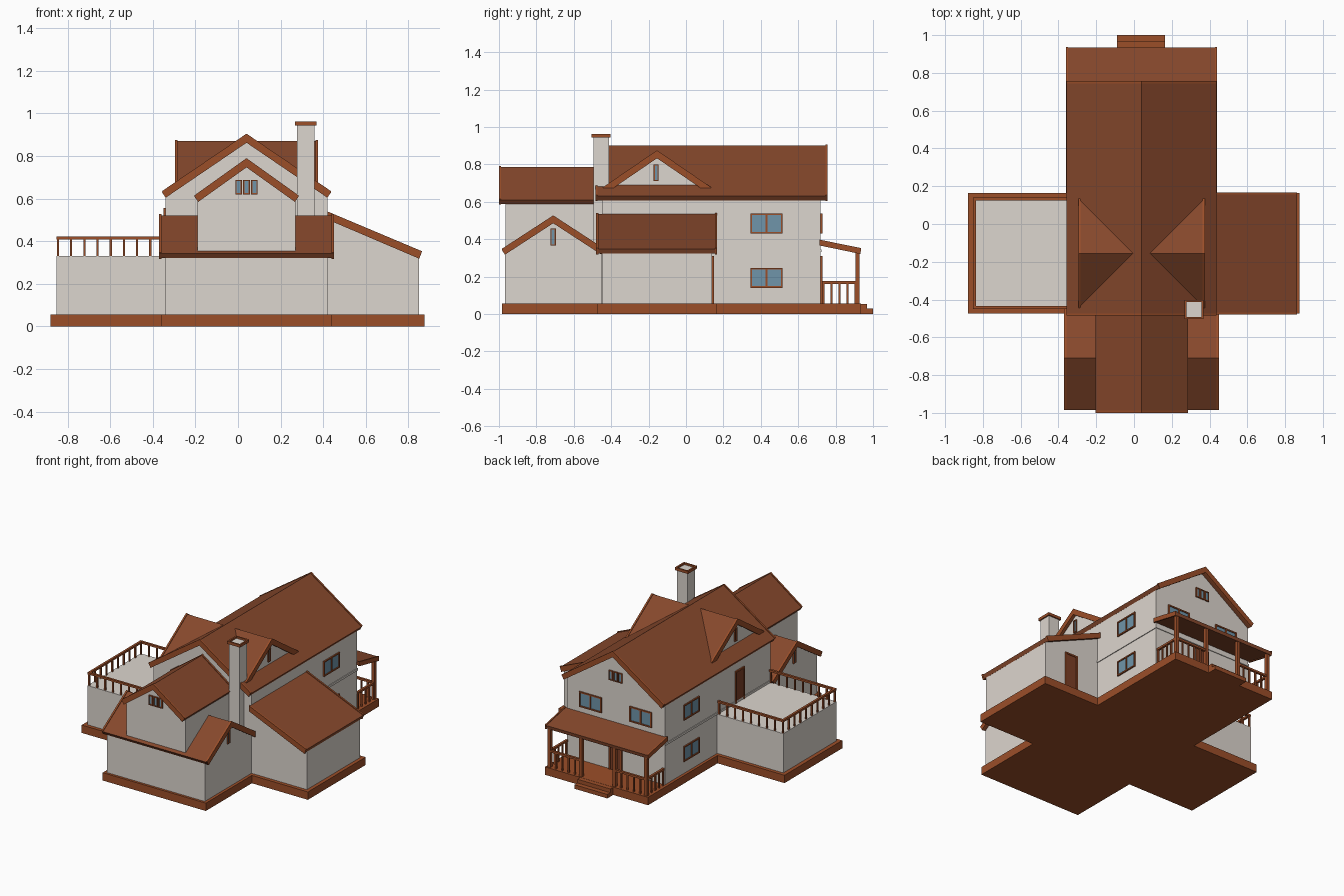
import bpy, bmesh
from math import hypot

if "Cube" in bpy.data.objects:
    bpy.data.objects.remove(bpy.data.objects["Cube"])

def material(name, rgb):
    m = bpy.data.materials.new(name)
    m.diffuse_color = (*rgb, 1)
    m.use_nodes = True
    m.node_tree.nodes["Principled BSDF"].inputs["Base Color"].default_value = m.diffuse_color
    return m

WALL = material("plaster", (0.72, 0.67, 0.62))
TRIM = material("trim_wood", (0.33, 0.077, 0.022))
ROOF = material("roof_tile", (0.24, 0.065, 0.025))
DOOR = material("door_wood", (0.2, 0.05, 0.02))
GLASS = material("glass", (0.16, 0.30, 0.40))

def finish(name, bm, mat):
    bmesh.ops.recalc_face_normals(bm, faces=bm.faces)
    me = bpy.data.meshes.new(name)
    bm.to_mesh(me)
    bm.free()
    me.materials.append(mat)
    ob = bpy.data.objects.new(name, me)
    bpy.context.collection.objects.link(ob)
    return ob

def prism(name, pts, axis, a, b, mat):
    """Extrude a 2D profile along an axis from a to b."""
    put = {"x": lambda p, d: (d, p[0], p[1]),
           "y": lambda p, d: (p[0], d, p[1]),
           "z": lambda p, d: (p[0], p[1], d)}[axis]
    bm = bmesh.new()
    lo = [bm.verts.new(put(p, a)) for p in pts]
    hi = [bm.verts.new(put(p, b)) for p in pts]
    bm.faces.new(lo)
    bm.faces.new(hi)
    n = len(pts)
    for i in range(n):
        j = (i + 1) % n
        bm.faces.new((lo[i], lo[j], hi[j], hi[i]))
    return finish(name, bm, mat)

def boxes(name, items, mat):
    """One mesh from several boxes given as x0, x1, y0, y1, z0, z1."""
    bm = bmesh.new()
    for x0, x1, y0, y1, z0, z1 in items:
        vs = bmesh.ops.create_cube(bm, size=1)["verts"]
        for v in vs:
            v.co = (x1 if v.co.x > 0 else x0, y1 if v.co.y > 0 else y0, z1 if v.co.z > 0 else z0)
    return finish(name, bm, mat)

def gable_roof(name, axis, c, w, peak, eave, a, b, t=0.027):
    """Folded roof slab with a slightly thicker bargeboard on each end."""
    def fold(up, t):
        s = hypot(w, peak - eave)
        sx, cz = (peak - eave) / s * t, w / s * t
        return [(c - w, eave + up), (c, peak + up), (c + w, eave + up),
                (c + w - sx, eave - cz), (c, peak - t * s / w), (c - w + sx, eave - cz)]
    prism(name, fold(0, t), axis, a + 0.004, b - 0.004, ROOF)
    for tag, p, q in (("start", a, a + 0.012), ("end", b - 0.012, b)):
        prism(f"{name}_bargeboard_{tag}", fold(0.005, t + 0.004), axis, p, q, TRIM)

def gable_wall(name, axis, c, w, peak, eave, base, a, b):
    prism(name, [(c - w, base), (c + w, base), (c + w, eave), (c, peak), (c - w, eave)], axis, a, b, WALL)

def on_face(face, plane, u0, u1, d, z0, z1):
    """Box sitting on a wall plane facing +x, -x, +y or -y."""
    s = 1 if face[0] == "+" else -1
    p0, p1 = sorted((plane - s * 0.004, plane + s * d))
    return (p0, p1, u0, u1, z0, z1) if face[1] == "x" else (u0, u1, p0, p1, z0, z1)

def window(name, face, plane, u, w, z0, z1, panes=1, f=0.009):
    a, b = u - w / 2, u + w / 2
    bars = [(a, b, z0, z0 + f), (a, b, z1 - f, z1)]
    for i in range(panes + 1):
        x = a + (w - f) * i / panes
        bars.append((x, x + f, z0 + f, z1 - f))
    boxes(name + "_frame", [on_face(face, plane, p, q, 0.009, r, s) for p, q, r, s in bars], TRIM)
    boxes(name + "_glass", [on_face(face, plane, a + f / 2, b - f / 2, 0.003, z0 + f / 2, z1 - f / 2)], GLASS)

def door(name, face, plane, u, z0, z1, w=0.10):
    f = 0.011
    a, b = u - w / 2, u + w / 2
    boxes(name + "_frame", [on_face(face, plane, *r) for r in (
        (a, a + f, 0.009, z0, z1), (b - f, b, 0.009, z0, z1), (a, b, 0.009, z1 - f, z1))], TRIM)
    boxes(name, [on_face(face, plane, a + f, b - f, 0.004, z0, z1 - f)], DOOR)

def railing(name, p, q, z0, z1, n):
    """Straight handrail with n + 1 balusters from p to q."""
    r, h = 0.005, 0.008
    items = [(min(p[0], q[0]) - h, max(p[0], q[0]) + h, min(p[1], q[1]) - h, max(p[1], q[1]) + h, z1 - 0.014, z1)]
    for i in range(n + 1):
        x, y = (p[k] + (q[k] - p[k]) * i / n for k in (0, 1))
        items.append((x - r, x + r, y - r, y + r, z0, z1 - 0.014))
    boxes(name, items, TRIM)

# Cross-shaped plinth and back steps
prism("plinth", [(-0.36, -0.985), (0.44, -0.985), (0.44, -0.475), (0.875, -0.475), (0.875, 0.165), (0.44, 0.165),
                 (0.44, 0.935), (-0.36, 0.935), (-0.36, 0.165), (-0.88, 0.165), (-0.88, -0.475), (-0.36, -0.475)],
      "z", 0, 0.055, TRIM)
boxes("back_steps", [(-0.09, 0.165, 0.93, 0.967, 0, 0.054), (-0.09, 0.165, 0.93, 1.0, 0, 0.028)], TRIM)

# Main house
gable_wall("main_walls", "y", 0.04, 0.38, 0.875, 0.615, 0.055, -0.45, 0.72)
boxes("floor_band", [(-0.345, 0.425, -0.45, 0.725, 0.33, 0.345)], WALL)
gable_roof("main_roof", "y", 0.04, 0.397, 0.90, 0.63, -0.485, 0.757)

# Dormers on both slopes share one ridge
gable_roof("dormer_roof", "x", -0.155, 0.29, 0.87, 0.672, -0.295, 0.375)
prism("dormer_walls", [(-0.40, 0.67), (0.09, 0.67), (-0.155, 0.845)], "x", -0.27, 0.35, WALL)
window("dormer_window_right", "+x", 0.35, -0.16, 0.026, 0.71, 0.80, f=0.006)
window("dormer_window_left", "-x", -0.27, -0.16, 0.026, 0.71, 0.80, f=0.006)

# Front block: low cross gable with a taller block through it
gable_wall("front_lower_walls", "x", -0.71, 0.258, 0.495, 0.328, 0.055, -0.34, 0.42)
gable_roof("front_lower_roof", "x", -0.71, 0.275, 0.522, 0.343, -0.37, 0.45)
gable_wall("front_upper_walls", "y", 0.04, 0.23, 0.76, 0.595, 0.34, -0.966, -0.45)
gable_roof("front_upper_roof", "y", 0.04, 0.245, 0.785, 0.61, -1.0, -0.45)
window("gable_window_right", "+x", 0.42, -0.71, 0.028, 0.365, 0.458, f=0.006)
window("gable_window_left", "-x", -0.34, -0.71, 0.028, 0.365, 0.458, f=0.006)

# Right wing with lean-to roof
prism("right_wing_walls", [(0.40, 0.055), (0.85, 0.055), (0.85, 0.325), (0.40, 0.52)], "y", -0.45, 0.14, WALL)
lean = [(0.42, 0.535), (0.862, 0.348), (0.851, 0.322), (0.42, 0.506)]
prism("right_wing_roof", lean, "y", -0.475, 0.162, ROOF)
for tag, y in (("front", -0.48), ("back", 0.155)):
    prism("right_wing_bargeboard_" + tag, [(0.42, 0.54), (0.864, 0.353), (0.851, 0.318), (0.42, 0.502)],
          "y", y, y + 0.012, TRIM)
door("right_wing_door", "+y", 0.14, 0.64, 0.055, 0.31)

# Left wing with roof deck
boxes("left_wing_walls", [(-0.853, -0.33, -0.45, 0.14, 0.055, 0.33)], WALL)
railing("deck_rail_front", (-0.845, -0.442), (-0.35, -0.442), 0.33, 0.423, 8)
railing("deck_rail_side", (-0.845, -0.442), (-0.845, 0.132), 0.33, 0.423, 9)
railing("deck_rail_back", (-0.845, 0.132), (-0.35, 0.132), 0.33, 0.423, 8)
door("deck_door", "-x", -0.34, -0.105, 0.33, 0.555)

# Chimney with ring cap
boxes("chimney", [(0.276, 0.36, -0.495, -0.412, 0.055, 0.95)], WALL)
boxes("chimney_cap", [(0.267, 0.278, -0.504, -0.403, 0.943, 0.962), (0.358, 0.369, -0.504, -0.403, 0.943, 0.962),
                      (0.278, 0.358, -0.504, -0.493, 0.943, 0.962), (0.278, 0.358, -0.414, -0.403, 0.943, 0.962)], TRIM)

# Back porch
prism("porch_roof", [(0.715, 0.393), (0.935, 0.348), (0.931, 0.325), (0.715, 0.370)], "x", -0.352, 0.432, ROOF)
for tag, x in (("left", -0.36), ("right", 0.43)):
    prism("porch_bargeboard_" + tag, [(0.715, 0.397), (0.937, 0.352), (0.932, 0.321), (0.715, 0.366)],
          "x", x, x + 0.01, TRIM)
posts = (-0.335, -0.09, 0.17, 0.415)
boxes("porch_posts", [(x - 0.011, x + 0.011, 0.905, 0.927, 0.055, 0.337) for x in posts], TRIM)
for tag, x in (("left", posts[0]), ("right", posts[3])):
    railing("porch_side_rail_" + tag, (x, 0.735), (x, 0.905), 0.055, 0.175, 4)
for tag, i in (("left", 0), ("right", 2)):
    railing("porch_back_rail_" + tag, (posts[i], 0.916), (posts[i + 1], 0.916), 0.055, 0.175, 5)
door("back_door", "+y", 0.72, 0.04, 0.055, 0.31)

# House windows
for side, face, x in (("right", "+x", 0.42), ("left", "-x", -0.34)):
    for level, z in (("upper", 0.43), ("lower", 0.14)):
        window(f"{side}_{level}_window", face, x, 0.43, 0.172, z, z + 0.107, panes=2)
for tag, x in (("left", -0.155), ("right", 0.235)):
    window("back_window_" + tag, "+y", 0.72, x, 0.172, 0.43, 0.537, panes=2)
for i in (-1, 0, 1):
    window(f"front_attic_window_{i + 2}", "-y", -0.966, 0.04 + i * 0.037, 0.031, 0.62, 0.688, f=0.006)
    window(f"back_attic_window_{i + 2}", "+y", 0.72, 0.04 + i * 0.037, 0.031, 0.68, 0.748, f=0.006)
